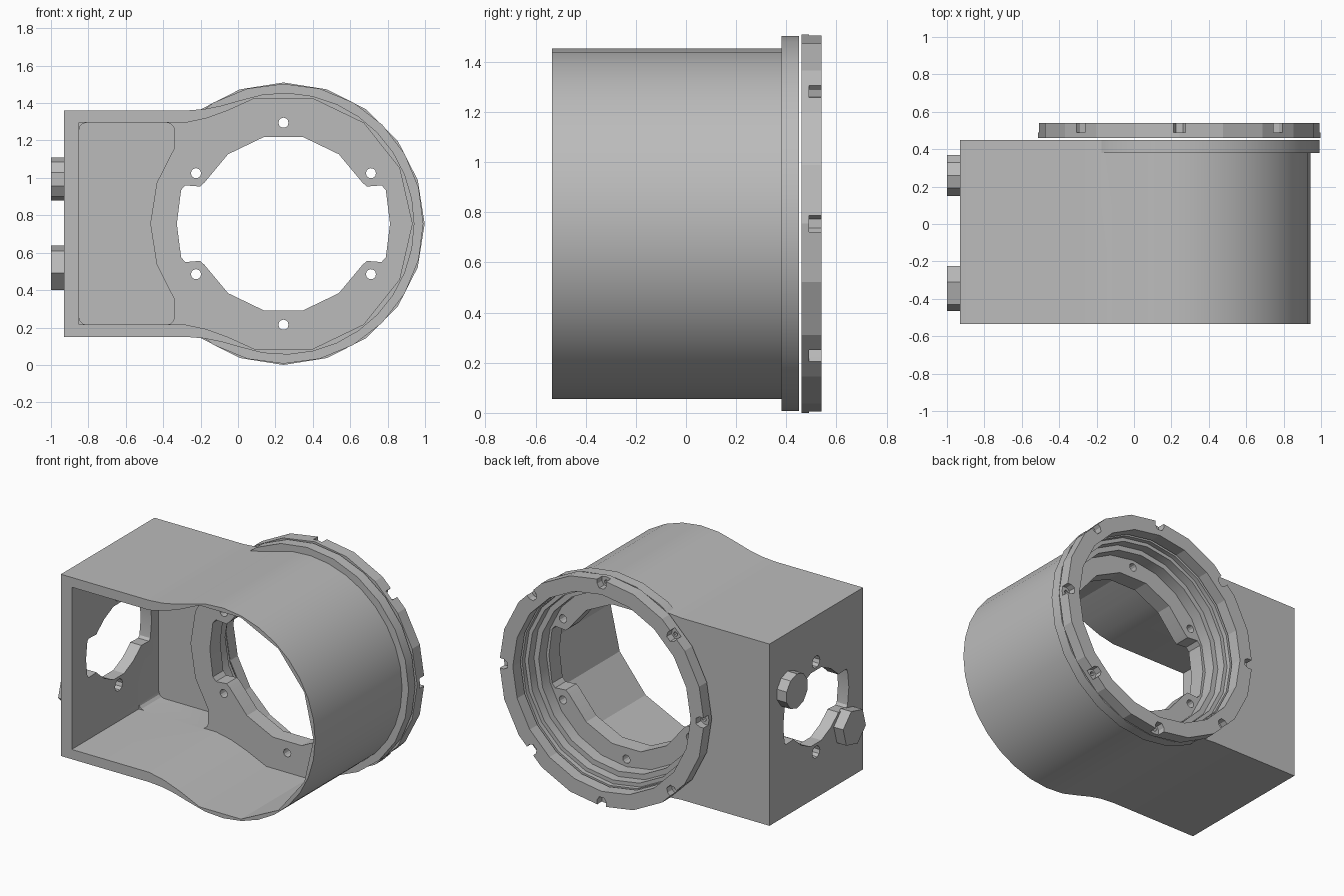
import bpy, bmesh
from math import sin, cos, pi, radians

CX, CZ = 0.243, 0.755      # axis of the round end
FRONT, BACK = -0.535, 0.45

if "Cube" in bpy.data.objects:
    bpy.data.objects.remove(bpy.data.objects["Cube"])

grey = bpy.data.materials.new("grey metal")
grey.use_nodes = True
grey.diffuse_color = (0.5, 0.5, 0.5, 1)
grey.node_tree.nodes["Principled BSDF"].inputs["Base Color"].default_value = (0.5, 0.5, 0.5, 1)


def prism(name, pts, a, b, axis="y"):
    """Extrude a closed (horizontal, z) outline from a to b along an axis."""
    bm = bmesh.new()
    place = (lambda p, d: (p[0], d, p[1])) if axis == "y" else (lambda p, d: (d, p[0], p[1]))
    rings = [[bm.verts.new(place(p, d)) for p in pts] for d in (a, b)]
    bm.faces.new(rings[0])
    bm.faces.new(rings[1][::-1])
    n = len(pts)
    for i in range(n):
        j = (i + 1) % n
        bm.faces.new((rings[0][i], rings[1][i], rings[1][j], rings[0][j]))
    bmesh.ops.recalc_face_normals(bm, faces=bm.faces)
    mesh = bpy.data.meshes.new(name)
    bm.to_mesh(mesh)
    bm.free()
    mesh.materials.append(grey)
    ob = bpy.data.objects.new(name, mesh)
    bpy.context.collection.objects.link(ob)
    return ob


def combine(ob, other, op="DIFFERENCE"):
    """Apply a boolean and remove the helper."""
    mod = ob.modifiers.new("bool", "BOOLEAN")
    mod.operation, mod.solver, mod.object = op, "EXACT", other
    bpy.context.view_layer.objects.active = ob
    bpy.ops.object.modifier_apply(modifier=mod.name)
    bpy.data.objects.remove(other)


def circle(r, n, c=(CX, CZ), turn=0.0):
    return [(c[0] + r * cos(2 * pi * i / n + turn), c[1] + r * sin(2 * pi * i / n + turn))
            for i in range(n)]


def arc(r, n, limit):
    """Points around the round end, from +limit down to -limit degrees."""
    return [(CX + r * cos(radians(limit * t)), CZ + r * sin(radians(limit * t)))
            for t in (1 - 2 * i / n for i in range(n + 1))]


def mirrored(top):
    """Close an outline by mirroring its upper half about the axis height."""
    return top + [(x, 2 * CZ - z) for x, z in reversed(top)]


def keyhole(left, half, blend, r, n, limit):
    """Square end on the left, blended into a round end on the right."""
    top = [(left, CZ + half), (-0.28, CZ + half)] + blend
    return top + arc(r, n, limit) + [(x, 2 * CZ - z) for x, z in reversed(top)]


def rounded_rect(x0, x1, z0, z1, r):
    pts = []
    for cx, cz, q in ((x1 - r, z1 - r, 0), (x0 + r, z1 - r, 1),
                      (x0 + r, z0 + r, 2), (x1 - r, z0 + r, 3)):
        pts += [(cx + r * cos(pi / 2 * (q + k / 3)), cz + r * sin(pi / 2 * (q + k / 3)))
                for k in range(4)]
    return pts


def opening(c, r, lobe, h):
    """Fourteen-sided hole with a square lobe on each side."""
    step = 2 * pi / 14
    right = [(r * cos(step * 3), r * sin(step * 3)), (r * cos(step * 2), r * sin(step * 2)),
             (r * 0.89, h * 1.07), (r * 0.94, h * 0.97), (lobe * 0.92, h),
             (lobe * 0.96, h * 0.88), (lobe, 0)]
    right += [(x, -z) for x, z in reversed(right[:-1])]
    return [(c[0] + x, c[1] + z) for x, z in right + [(-x, z) for x, z in reversed(right)]]


# Housing shell with back flange
housing = prism("housing", keyhole(-0.93, 0.605, [(-0.18, 1.368), (-0.09, 1.386)],
                                   0.7, 20, 110), FRONT, BACK)
combine(housing, prism("flange", circle(0.748, 24), 0.38, BACK), "UNION")

# Front cavity down to the mounting plate
combine(housing, prism("cavity", keyhole(-0.85, 0.54, [(-0.17, 1.318), (-0.05, 1.362)],
                                         0.688, 8, 102.86), -0.6, 0.17))

# Deeper pocket in the square end, stopped by the round cup wall
pocket = prism("pocket", rounded_rect(-0.85, -0.34, 0.215, 1.295, 0.04), 0.16, 0.38)
combine(pocket, prism("cup", circle(0.712, 20), 0.1, 0.5))
combine(housing, pocket)

# Stepped bore from the back
for r, depth in ((0.59, 0.28), (0.625, 0.36), (0.65, 0.42)):
    combine(housing, prism("bore", circle(r, 20), depth, 0.6))

# Plate opening and screw holes
combine(housing, prism("plate_opening", opening((CX, CZ), 0.475, 0.57, 0.205), 0.1, 0.35))
for i in range(6):
    a = pi / 2 + i * pi / 3
    c = (CX + 0.54 * cos(a), CZ + 0.54 * sin(a))
    combine(housing, prism("hole", circle(0.027, 12, c), 0.1, 0.35))

# Side opening with a hole above and below
SY = -0.04
combine(housing, prism("side_opening", opening((SY, CZ), 0.25, 0.345, 0.13), -1.1, -0.8, "x"))
for s in (-1, 1):
    combine(housing, prism("hole", circle(0.04, 10, (SY, CZ + 0.3 * s)), -1.1, -0.8, "x"))

# Back ring with eight radial notches and screw holes
ring = prism("back_ring", circle(0.755, 20), 0.46, 0.54)
combine(ring, prism("ring_bore", circle(0.655, 20), 0.4, 0.6))
slot = [(0.82, -0.033), (0.82, 0.033), (0.72, 0.033), (0.695, 0.018),
        (0.695, -0.018), (0.72, -0.033)]
for i in range(8):
    a = i * pi / 4
    pts = [(CX + u * cos(a) - v * sin(a), CZ + u * sin(a) + v * cos(a)) for u, v in slot]
    combine(ring, prism("notch", pts, 0.49, 0.6))
    c = (CX + 0.72 * cos(a), CZ + 0.72 * sin(a))
    combine(ring, prism("hole", circle(0.015, 8, c), 0.4, 0.6))

# Side bosses
prism("upper_boss", circle(0.115, 10, (0.26, 0.993), pi / 10), -1.0, -0.92, "x")
prism("lower_boss", circle(0.123, 6, (-0.345, 0.52), radians(14)), -1.0, -0.92, "x")

for ob in (housing, ring):
    bpy.ops.object.select_all(action="DESELECT")
    ob.select_set(True)
    bpy.context.view_layer.objects.active = ob
    bpy.ops.object.shade_smooth_by_angle(angle=radians(22 if ob is housing else 15))
